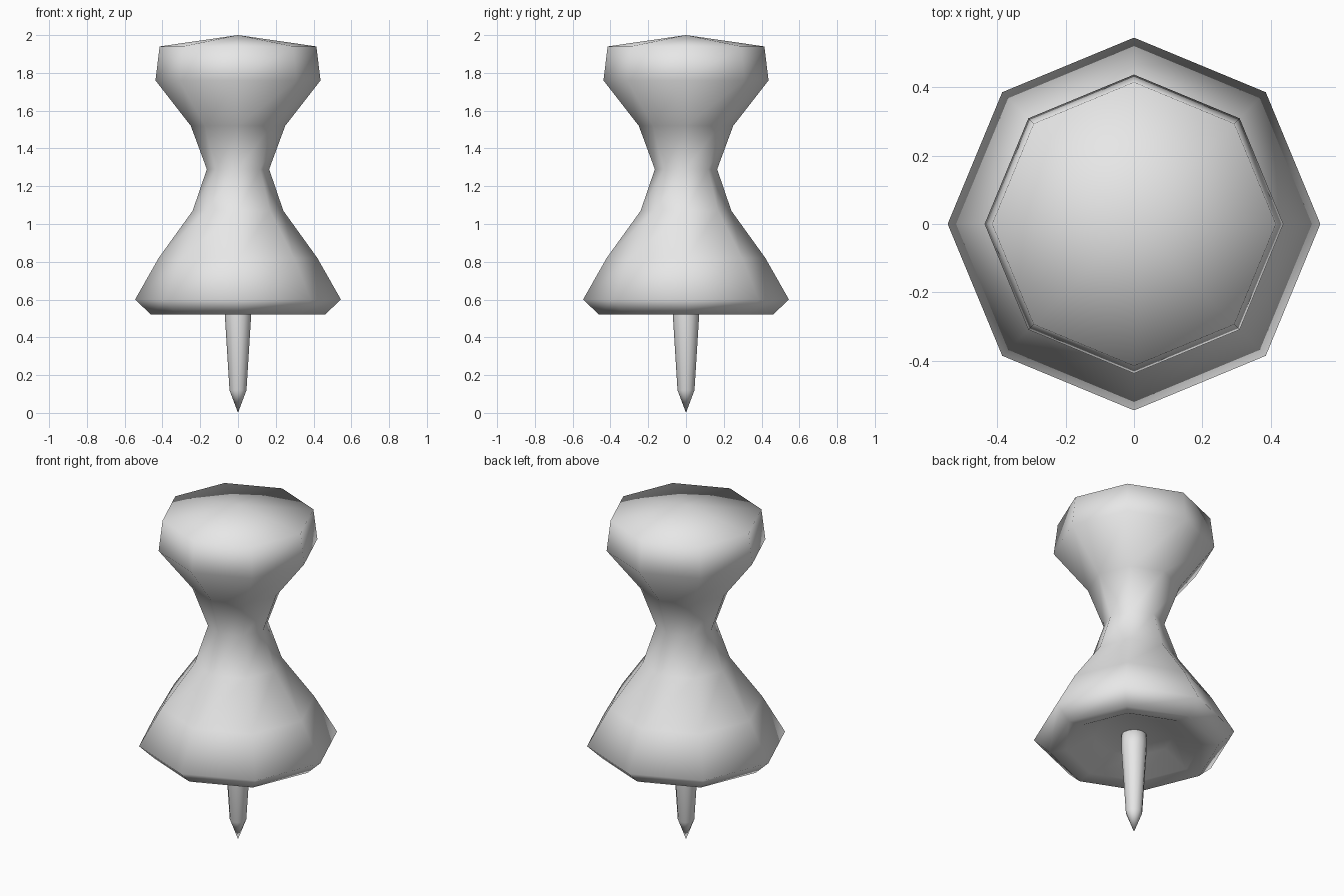
import bpy
import bmesh
import math

cube = bpy.data.objects.get("Cube")
if cube:
    bpy.data.objects.remove(cube, do_unlink=True)

# Single pale grey finish
grey = bpy.data.materials.new("pale grey")
grey.use_nodes = True
colour = (0.8, 0.8, 0.8, 1.0)
grey.diffuse_color = colour
grey.node_tree.nodes["Principled BSDF"].inputs["Base Color"].default_value = colour


def lathe(name, profile, sides):
    """Spin (radius, height) points around z; zero radius makes a pole."""
    bm = bmesh.new()
    rings = []
    for r, z in profile:
        if r == 0:
            rings.append([bm.verts.new((0, 0, z))] * sides)
        else:
            angles = [2 * math.pi * i / sides for i in range(sides)]
            rings.append([bm.verts.new((r * math.cos(a), r * math.sin(a), z))
                          for a in angles])
    for low, high in zip(rings, rings[1:]):
        for i in range(sides):
            j = (i + 1) % sides
            corners = dict.fromkeys((low[i], low[j], high[j], high[i]))
            bm.faces.new(list(corners))
    bmesh.ops.recalc_face_normals(bm, faces=bm.faces)
    for face in bm.faces:
        face.smooth = True
    mesh = bpy.data.meshes.new(name)
    bm.to_mesh(mesh)
    bm.free()
    mesh.materials.append(grey)
    obj = bpy.data.objects.new(name, mesh)
    bpy.context.collection.objects.link(obj)
    return obj


# Eight-sided grip: recessed underside, flared foot, narrow waist, domed head
lathe("grip", [
    (0, 0.60), (0.22, 0.60), (0.37, 0.53),
    (0.46, 0.52), (0.545, 0.60), (0.42, 0.82), (0.24, 1.07),
    (0.165, 1.29), (0.25, 1.52), (0.437, 1.76), (0.415, 1.94), (0, 2.0),
], 8)

# Tapered needle with a pointed tip, rooted inside the grip
lathe("needle", [
    (0, 0), (0.045, 0.12), (0.07, 0.52), (0.07, 0.62), (0, 0.62),
], 12)
